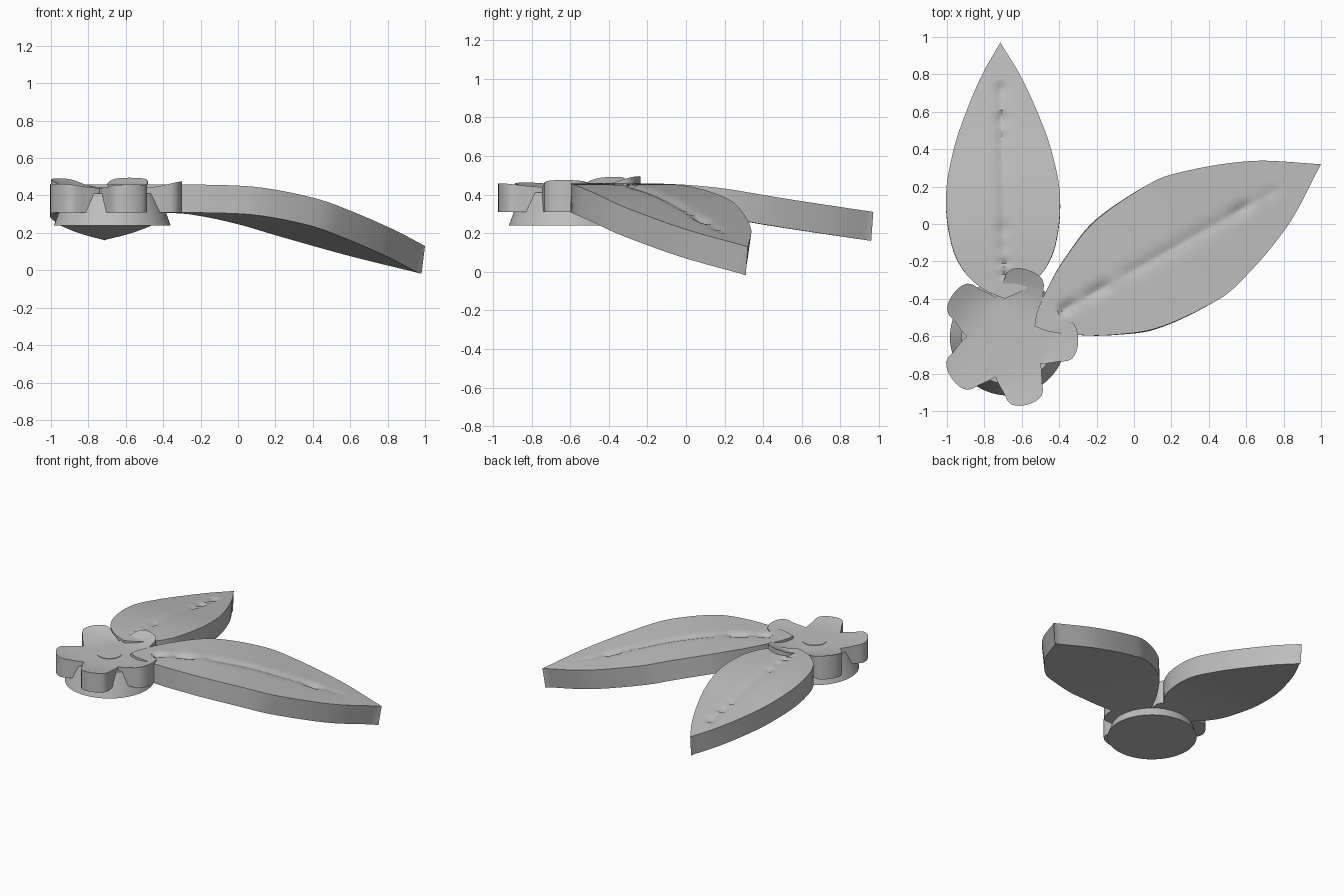
import bpy
import bmesh
import math
import random
from mathutils import Vector

random.seed(4)
cube = bpy.data.objects.get("Cube")
if cube:
    bpy.data.objects.remove(cube, do_unlink=True)

# One plain grey for everything
grey = bpy.data.materials.new("plain grey")
grey.use_nodes = True
GREY = (0.52, 0.52, 0.52, 1)
grey.diffuse_color = GREY
grey.node_tree.nodes["Principled BSDF"].inputs["Base Color"].default_value = GREY


def finish(name, bm, angle=35):
    bmesh.ops.remove_doubles(bm, verts=bm.verts, dist=0.0004)
    bmesh.ops.recalc_face_normals(bm, faces=bm.faces)
    mesh = bpy.data.meshes.new(name)
    bm.to_mesh(mesh)
    bm.free()
    mesh.materials.append(grey)
    obj = bpy.data.objects.new(name, mesh)
    bpy.context.collection.objects.link(obj)
    bpy.ops.object.select_all(action='DESELECT')
    obj.select_set(True)
    bpy.context.view_layer.objects.active = obj
    bpy.ops.object.shade_smooth_by_angle(angle=math.radians(angle))
    return obj


def curve_at(pts, x):
    """Smooth interpolation through (x, y) points."""
    def slope(i):
        a, b = pts[max(i - 1, 0)], pts[min(i + 1, len(pts) - 1)]
        return (b[1] - a[1]) / (b[0] - a[0])
    x = min(max(x, pts[0][0]), pts[-1][0])
    i = next(k for k in range(len(pts) - 1) if x <= pts[k + 1][0])
    (x0, y0), (x1, y1) = pts[i], pts[i + 1]
    h = x1 - x0
    t = (x - x0) / h
    return ((1 + 2 * t) * (1 - t) ** 2 * y0 + t * (1 - t) ** 2 * h * slope(i)
            + t * t * (3 - 2 * t) * y1 + t * t * (t - 1) * h * slope(i + 1))


def leaf(name, tip, angle, width, height, rib, thick=0.15, rows=70, half=9):
    """Thick drooping blade; profiles run from the tip to the base."""
    length = width[-1][0]
    along = Vector((math.cos(angle), math.sin(angle), 0))
    side = Vector((-along.y, along.x, 0))
    up = Vector((0, 0, 1))
    bm = bmesh.new()
    top, under = [], []
    for r in range(rows + 1):
        s = length * (1 - math.cos(math.pi * r / rows)) / 2
        w = max(curve_at(width, s), 0)
        z = curve_at(height, s)
        dz = (curve_at(height, s + 0.02) - curve_at(height, s - 0.02)) / 0.04
        normal = (up + along * dz).normalized()
        # Midrib groove, ragged toward its two ends
        depth = 0
        if rib[0] < s < rib[1]:
            mid = abs((s - rib[0]) / (rib[1] - rib[0]) - 0.5)
            depth = 0.012 + (random.uniform(-0.012, 0.012) if mid > 0.2 else 0)
        row_t, row_u = [], []
        for c in range(-half, half + 1):
            u = c / half
            off = w * math.copysign(abs(u) ** 1.6, u)
            p = Vector((tip[0], tip[1], 0)) - along * s + side * off + up * z
            row_u.append(bm.verts.new(p - normal * thick))
            dip = depth * math.exp(-(off / 0.03) ** 2)
            row_t.append(bm.verts.new(p - normal * dip))
        top.append(row_t)
        under.append(row_u)
    cols = 2 * half
    for r in range(rows):
        for c in range(cols):
            for g in (top, under):
                bm.faces.new((g[r][c], g[r][c + 1], g[r + 1][c + 1], g[r + 1][c]))
        for c in (0, cols):
            bm.faces.new((top[r][c], top[r + 1][c], under[r + 1][c], under[r][c]))
    return finish(name, bm)


leaf("large_leaf", (1.0, 0.32), math.radians(29.5),
     [(0, 0), (0.32, 0.2), (0.72, 0.345), (0.9, 0.36), (1.2, 0.33),
      (1.4, 0.255), (1.565, 0.165), (1.71, 0.06), (1.76, 0)],
     [(0, 0.13), (0.36, 0.235), (0.64, 0.318), (0.9, 0.39), (1.22, 0.445),
      (1.5, 0.458), (1.76, 0.458)], (0.25, 1.6))
leaf("small_leaf", (-0.715, 0.97), math.radians(91),
     [(0, 0), (0.17, 0.1), (0.37, 0.19), (0.57, 0.26), (0.82, 0.305),
      (1.07, 0.28), (1.22, 0.215), (1.32, 0.11), (1.37, 0)],
     [(0, 0.31), (0.37, 0.365), (0.57, 0.397), (0.77, 0.43), (0.97, 0.45),
      (1.17, 0.458), (1.37, 0.458)], (0.2, 1.27))

# Tapered round base under the flower
CENTRE = Vector((-0.672, -0.605, 0))
bm = bmesh.new()
bmesh.ops.create_cone(bm, cap_ends=True, segments=64, radius1=0.312,
                      radius2=0.25, depth=0.17)
bmesh.ops.translate(bm, verts=bm.verts, vec=CENTRE + Vector((0, 0, 0.325)))
finish("flower_base", bm)

# Five-petalled flower slab with upturned tips
petals = [(-5, 0.475), (76, 0.495), (140, 0.492), (218, 0.462), (286, 0.458)]
lobe = [(0, 0.375), (0.25, 0.37), (0.46, 0.35), (0.62, 0.295), (1, 0.222)]
outline = []
for i, (a, tip_z) in enumerate(petals):
    before = (a - petals[i - 1][0]) % 360 / 2
    after = (petals[(i + 1) % 5][0] - a) % 360 / 2
    for k in range(-10, 10):
        t = k / 10
        ang = math.radians(a + t * (before if t < 0 else after))
        outline.append((ang, curve_at(lobe, abs(t)), tip_z))
bm = bmesh.new()
rings = []
for f in (0.12, 0.4, 0.6, 0.75, 0.88, 1):
    ring = []
    for ang, r, tip_z in outline:
        curl = max(0, r * f - 0.2) / 0.175
        z = 0.438 + (tip_z - 0.438) * curl ** 1.5
        ring.append(bm.verts.new(CENTRE + Vector(
            (r * f * math.cos(ang), r * f * math.sin(ang), z))))
    rings.append(ring)
rings.append([bm.verts.new((v.co.x, v.co.y, 0.31)) for v in rings[-1]])
n = len(outline)
for a, b in zip(rings, rings[1:]):
    for i in range(n):
        j = (i + 1) % n
        bm.faces.new((a[i], a[j], b[j], b[i]))
bm.faces.new(rings[0])
bm.faces.new(rings[-1])
finish("flower_petals", bm)

# Thin round plate at the flower centre
bm = bmesh.new()
bmesh.ops.create_cone(bm, cap_ends=True, segments=40, radius1=0.085,
                      radius2=0.085, depth=0.008)
bmesh.ops.translate(bm, verts=bm.verts, vec=CENTRE + Vector((0, 0, 0.438)))
finish("flower_centre", bm)
